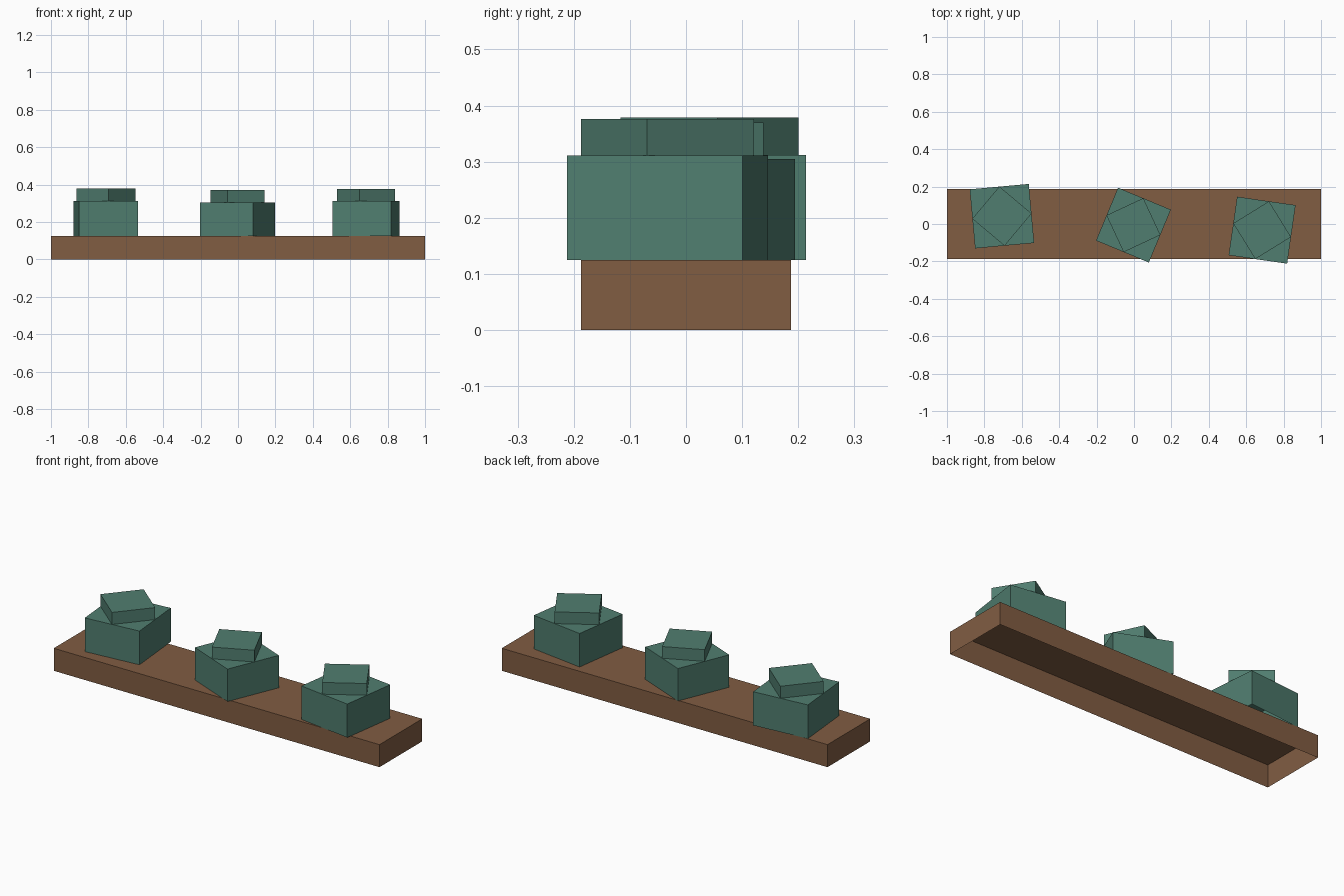
import bpy, bmesh
from math import radians
from mathutils import Matrix

cube = bpy.data.objects.get("Cube")
if cube:
    bpy.data.objects.remove(cube, do_unlink=True)


def material(name, color):
    mat = bpy.data.materials.new(name)
    mat.use_nodes = True
    mat.diffuse_color = color
    mat.node_tree.nodes["Principled BSDF"].inputs["Base Color"].default_value = color
    return mat


brown = material("earth_brown", (0.22, 0.109, 0.055, 1))
green = material("leaf_green", (0.081, 0.208, 0.161, 1))


def open_box(name, size, bottom, top, mat, x=0, y=0, angle=0):
    """Flat-shaded box without an underside, turned about z."""
    bm = bmesh.new()
    bmesh.ops.create_cube(bm, size=1)
    under = [f for f in bm.faces if f.normal.z < -0.5]
    bmesh.ops.delete(bm, geom=under, context='FACES')
    bmesh.ops.scale(bm, vec=(size[0], size[1], top - bottom), verts=bm.verts)
    mesh = bpy.data.meshes.new(name)
    bm.to_mesh(mesh)
    bm.free()
    mesh.materials.append(mat)
    obj = bpy.data.objects.new(name, mesh)
    bpy.context.collection.objects.link(obj)
    obj.matrix_world = (Matrix.Translation((x, y, (bottom + top) / 2))
                        @ Matrix.Rotation(radians(angle), 4, 'Z'))
    return obj


# Long planter bed, hollow underneath
BED = 0.125
open_box("planter_bed", (2, 0.375), 0, BED, brown)

# Bushes: a wide lower block with a smaller block turned 45 degrees on top
# name, x, y, lower width, lower angle, upper angle, lower top, upper top
bushes = [
    ("right", -0.706, 0.042, 0.317, 5.2, 5, 0.312, 0.379),
    ("middle", -0.003, -0.006, 0.306, -22.6, -20, 0.305, 0.37),
    ("left", 0.685, -0.033, 0.316, -8.2, -13.3, 0.311, 0.376),
]
for side, x, y, width, turn, cap_turn, low, high in bushes:
    cap = width * 0.71
    open_box(side + "_bush_base", (width, width), BED, low, green, x, y, turn)
    open_box(side + "_bush_top", (cap, cap), low, high, green, x, y, 45 + cap_turn)
